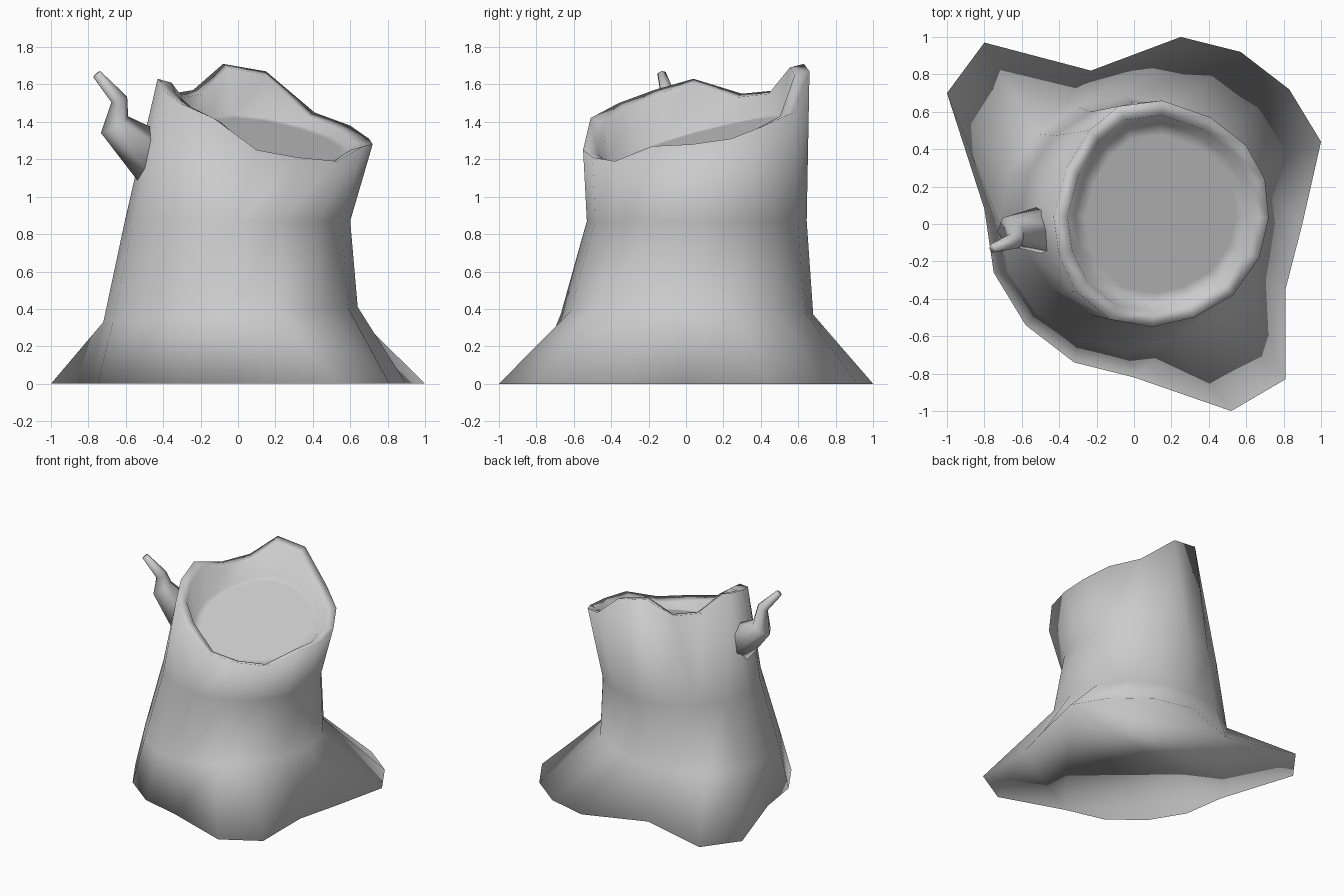
import bpy
import bmesh
import math
from mathutils import Vector

default_cube = bpy.data.objects.get("Cube")
if default_cube:
    bpy.data.objects.remove(default_cube, do_unlink=True)

SIDES = 16

# One plain grey for the whole stump
wood_grey = bpy.data.materials.new("wood_grey")
wood_grey.use_nodes = True
wood_grey.diffuse_color = (0.6, 0.6, 0.6, 1)
wood_grey.node_tree.nodes["Principled BSDF"].inputs["Base Color"].default_value = (0.6, 0.6, 0.6, 1)


def loft(name, rings):
    """Skin a list of equal-length point rings and close both ends."""
    mesh = bpy.data.meshes.new(name)
    bm = bmesh.new()
    loops = [[bm.verts.new(point) for point in ring] for ring in rings]
    for lower, upper in zip(loops, loops[1:]):
        count = len(lower)
        for i in range(count):
            j = (i + 1) % count
            bm.faces.new((lower[i], lower[j], upper[j], upper[i]))
    bm.faces.new(list(reversed(loops[0])))
    bm.faces.new(loops[-1])
    bmesh.ops.recalc_face_normals(bm, faces=bm.faces[:])
    for face in bm.faces:
        face.smooth = True
    bm.to_mesh(mesh)
    bm.free()
    mesh.materials.append(wood_grey)
    part = bpy.data.objects.new(name, mesh)
    bpy.context.scene.collection.objects.link(part)
    return part


def trunk_ring(left, right, front, back, left_z, right_z):
    """Oval trunk section that fits the given extents and leans in height."""
    ring = []
    for i in range(SIDES):
        angle = math.tau * i / SIDES
        across = (math.cos(angle) + 1) / 2
        deep = (math.sin(angle) + 1) / 2
        ring.append(Vector((left + (right - left) * across,
                            front + (back - front) * deep,
                            left_z + (right_z - left_z) * across)))
    return ring


# Root outline on the ground, anticlockwise from +x
root_outline = [(.9, 0), (1, .44), (.83, .72), (.57, .92),
                (.25, 1), (-.23, .82), (-.8, .97), (-1, .7),
                (-.8, .08), (-.75, -.26), (-.58, -.54), (-.32, -.74),
                (0, -.82), (.52, -1), (.81, -.83), (.81, -.35)]

# Jagged broken rim
rim = [Vector(p) for p in (
    (.72, .03, 1.28), (.7, .24, 1.31), (.6, .42, 1.38), (.41, .57, 1.45),
    (.15, .66, 1.67), (-.08, .63, 1.71), (-.24, .5, 1.57), (-.36, .3, 1.55),
    (-.43, .04, 1.63), (-.4, -.17, 1.57), (-.31, -.36, 1.5), (-.13, -.51, 1.42),
    (.1, -.55, 1.25), (.32, -.5, 1.21), (.53, -.38, 1.19), (.67, -.18, 1.27))]
hollow_centre = Vector((.14, .05, 0))


def hollow_ring(scale, on_floor):
    """Rim shrunk towards the hollow, optionally dropped on the sloping floor."""
    ring = []
    for p in rim:
        q = hollow_centre + (p - hollow_centre) * scale
        q.z = 1.29 - .14 * q.x + .285 * q.y if on_floor else p.z - .02
        ring.append(q)
    return ring


# Stump: roots, trunk, rim and hollow in one skin
loft("stump", [
    [Vector((x, y, 0)) for x, y in root_outline],
    trunk_ring(-.72, .64, -.67, .68, .33, .41),
    trunk_ring(-.605, .6, -.53, .645, .87, .87),
    rim,
    hollow_ring(.87, False),
    hollow_ring(.8, True),
    hollow_ring(.7, True),
])

# Twig: tapering six-sided branch with a crooked tip
twig_path = [((-.44, -.03, 1.2), .15), ((-.66, -.04, 1.385), .085),
             ((-.635, -.09, 1.52), .045), ((-.755, -.13, 1.655), .025)]
twig_points = [Vector(p) for p, radius in twig_path]
twig_rings = []
for i, (_, radius) in enumerate(twig_path):
    before, after = twig_points[max(i - 1, 0)], twig_points[min(i + 1, 3)]
    axis = (after - before).normalized()
    side = Vector((0, 1, 0)).cross(axis).normalized()
    other = axis.cross(side)
    twig_rings.append([twig_points[i] + radius * (side * math.cos(a) + other * math.sin(a))
                       for a in (math.tau * k / 6 for k in range(6))])
loft("twig", twig_rings)
